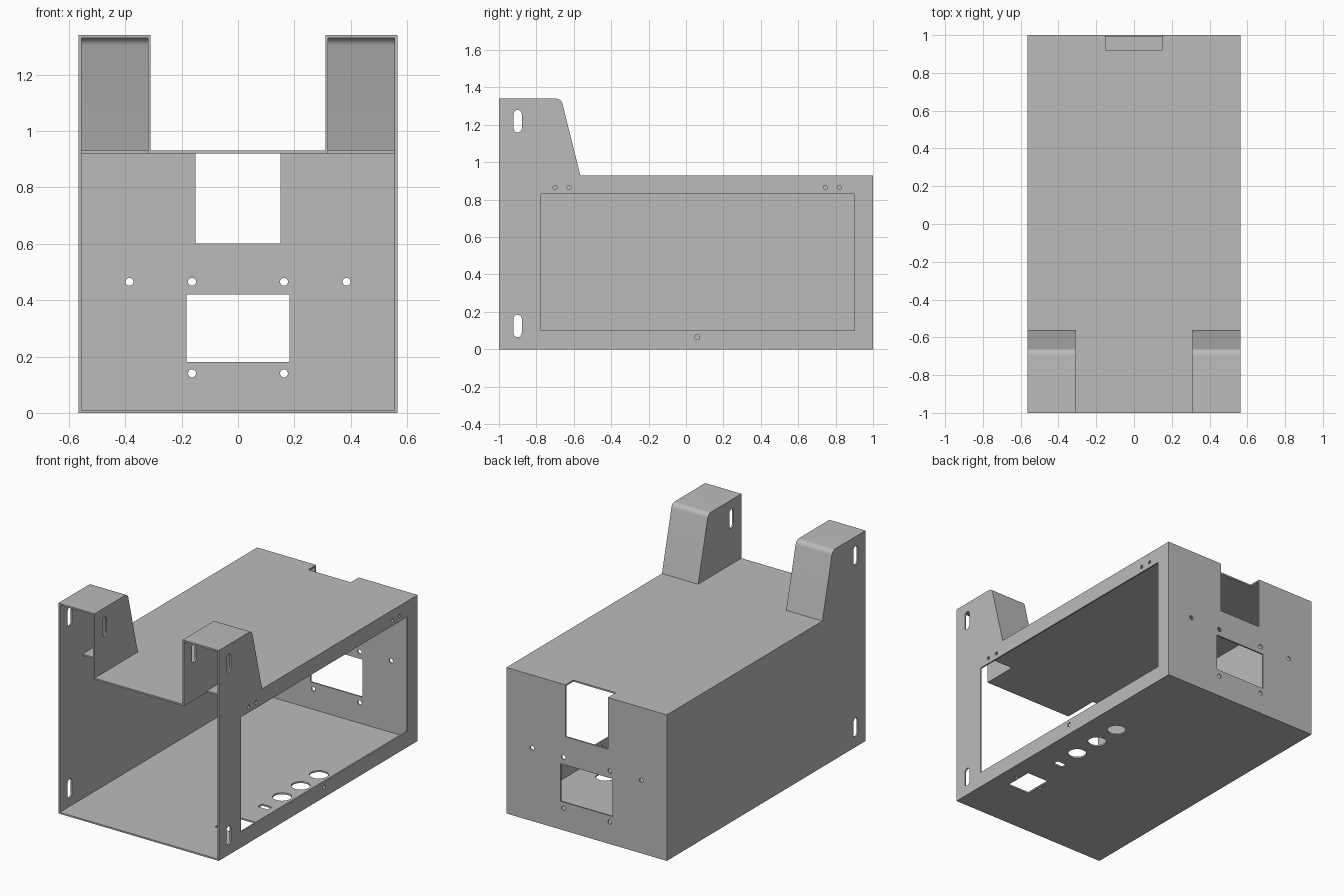
import bpy
import math
from mathutils import Matrix, Vector

cube = bpy.data.objects.get("Cube")
if cube:
    bpy.data.objects.remove(cube, do_unlink=True)

T = 0.01                   # sheet thickness
W, H, TOP = 0.565, 0.93, 1.34
INNER = 0.31               # inner face of each tower
TOWER_BACK = -0.565

steel = bpy.data.materials.new("light grey sheet metal")
steel.use_nodes = True
COLOUR = (0.5, 0.5, 0.5, 1)
steel.diffuse_color = COLOUR
steel.node_tree.nodes["Principled BSDF"].inputs["Base Color"].default_value = COLOUR

# Sheet planes: the columns are the directions of drawing x, drawing y and thickness
PLANES = {
    "yz": Matrix(((0, 0, 1), (1, 0, 0), (0, 1, 0))),
    "xz": Matrix(((1, 0, 0), (0, 0, -1), (0, 1, 0))),
    "xy": Matrix.Identity(3),
}


def rect(x0, x1, y0, y1):
    return [(x0, y0), (x1, y0), (x1, y1), (x0, y1)]


def circle(x, y, r, n=24):
    return [(x + r * math.cos(math.tau * i / n), y + r * math.sin(math.tau * i / n))
            for i in range(n)]


def slot(x, y0, y1, r, n=10):
    """Upright slot with round ends."""
    pts = [(x + r * math.cos(math.pi * i / n), y1 - r + r * math.sin(math.pi * i / n))
           for i in range(n + 1)]
    return pts + [(2 * x - px, y0 + y1 - py) for px, py in pts]


def sheet(name, plane, centre, outline, holes=(), thickness=T):
    """Flat plate with cut-outs, drawn as a filled 2D curve and turned into a mesh."""
    curve = bpy.data.curves.new(name, 'CURVE')
    curve.dimensions = '2D'
    curve.fill_mode = 'BOTH'
    curve.extrude = thickness / 2
    for loop in [outline, *holes]:
        spline = curve.splines.new('POLY')
        spline.points.add(len(loop) - 1)
        for point, (x, y) in zip(spline.points, loop):
            point.co = (x, y, 0, 1)
        spline.use_cyclic_u = True
    obj = bpy.data.objects.new(name, curve)
    bpy.context.collection.objects.link(obj)
    bpy.ops.object.select_all(action='DESELECT')
    obj.select_set(True)
    bpy.context.view_layer.objects.active = obj
    bpy.ops.object.convert(target='MESH')
    obj = bpy.context.object
    obj.name = name
    obj.data.transform(Matrix.Translation(Vector(centre)) @ PLANES[plane].to_4x4())
    bpy.ops.object.mode_set(mode='EDIT')
    bpy.ops.mesh.select_all(action='SELECT')
    bpy.ops.mesh.remove_doubles(threshold=0.0001)
    bpy.ops.mesh.normals_make_consistent(inside=False)
    bpy.ops.object.mode_set(mode='OBJECT')
    obj.data.materials.clear()
    obj.data.materials.append(steel)
    bpy.ops.object.shade_smooth_by_angle(angle=math.radians(30))
    return obj


def tower_profile(inset=0.0, steps=8):
    """Tower edge from the front top, round the corner and down the slope."""
    foot = Vector((TOWER_BACK - inset, H))
    corner = Vector((-0.667 - 0.8 * inset, TOP - inset))
    a = corner - Vector((0.03, 0))
    b = corner + (foot - corner).normalized() * 0.03
    arc = []
    for i in range(steps + 1):
        t = i / steps
        arc.append(tuple(a * (1 - t) ** 2 + corner * 2 * t * (1 - t) + b * t * t))
    return [(-1, TOP - inset), *arc, tuple(foot)]


# Side walls, with the service window on one side only
profile = tower_profile()
wall = [(-1, 0), *profile, (1, H), (1, 0)]
upper_slot = slot(-0.9, 1.16, 1.28, 0.022)
slots = [upper_slot, slot(-0.9, 0.065, 0.185, 0.022)]
window = rect(-0.775, 0.9, 0.1, 0.83)
screws = [circle(y, 0.866, 0.011) for y in (-0.7, -0.625, 0.745, 0.82)]
screws.append(circle(0.06, 0.065, 0.013))
sheet("left_side_wall", "yz", (W - T / 2, 0, 0), wall, [*slots, window, *screws])
sheet("right_side_wall", "yz", (T / 2 - W, 0, 0), wall, slots)

# Mounting towers: inner cheek and folded cap with sloping back
strip = profile + tower_profile(T)[::-1]
for side, s in (("left", 1), ("right", -1)):
    sheet(side + "_tower_cheek", "yz", (s * (INNER + T / 2), 0, 0),
          [(-1, H), *profile], [upper_slot])
    sheet(side + "_tower_cap", "yz", (s * (INNER + W) / 2, 0, 0), strip,
          thickness=W - INNER - 2 * T)

# Floor with connector holes along one edge
ports = [circle(0.374, y, 0.055, 40) for y in (-0.09, 0.097, 0.28)]
ports += [rect(0.335, 0.405, -0.28, -0.238), rect(0.292, 0.45, -0.65, -0.462)]
ports += [circle(x, -0.556, 0.011) for x in (0.278, 0.463)]
sheet("floor", "xy", (0, 0, T / 2), rect(T - W, W - T, -1, 1), ports)

# Lid with a front tongue between the towers and a notch at the back
half = [(INNER + T, -1), (INNER + T, -0.77), (W - T, -0.77), (W - T, 1),
        (0.15, 1), (0.15, 0.92)]
sheet("lid", "xy", (0, 0, H - T / 2), half + [(-x, y) for x, y in reversed(half)])

# Back wall with top notch, socket opening and screw holes
half = [(W - T, T), (W - T, H - T), (0.15, H - T), (0.15, 0.6)]
openings = [rect(-0.183, 0.183, 0.18, 0.42)]
for s in (1, -1):
    openings += [circle(s * x, z, 0.014)
                 for x, z in ((0.385, 0.465), (0.163, 0.465), (0.163, 0.14))]
sheet("back_wall", "xz", (0, 1 - T / 2, 0),
      half + [(-x, z) for x, z in reversed(half)], openings)
